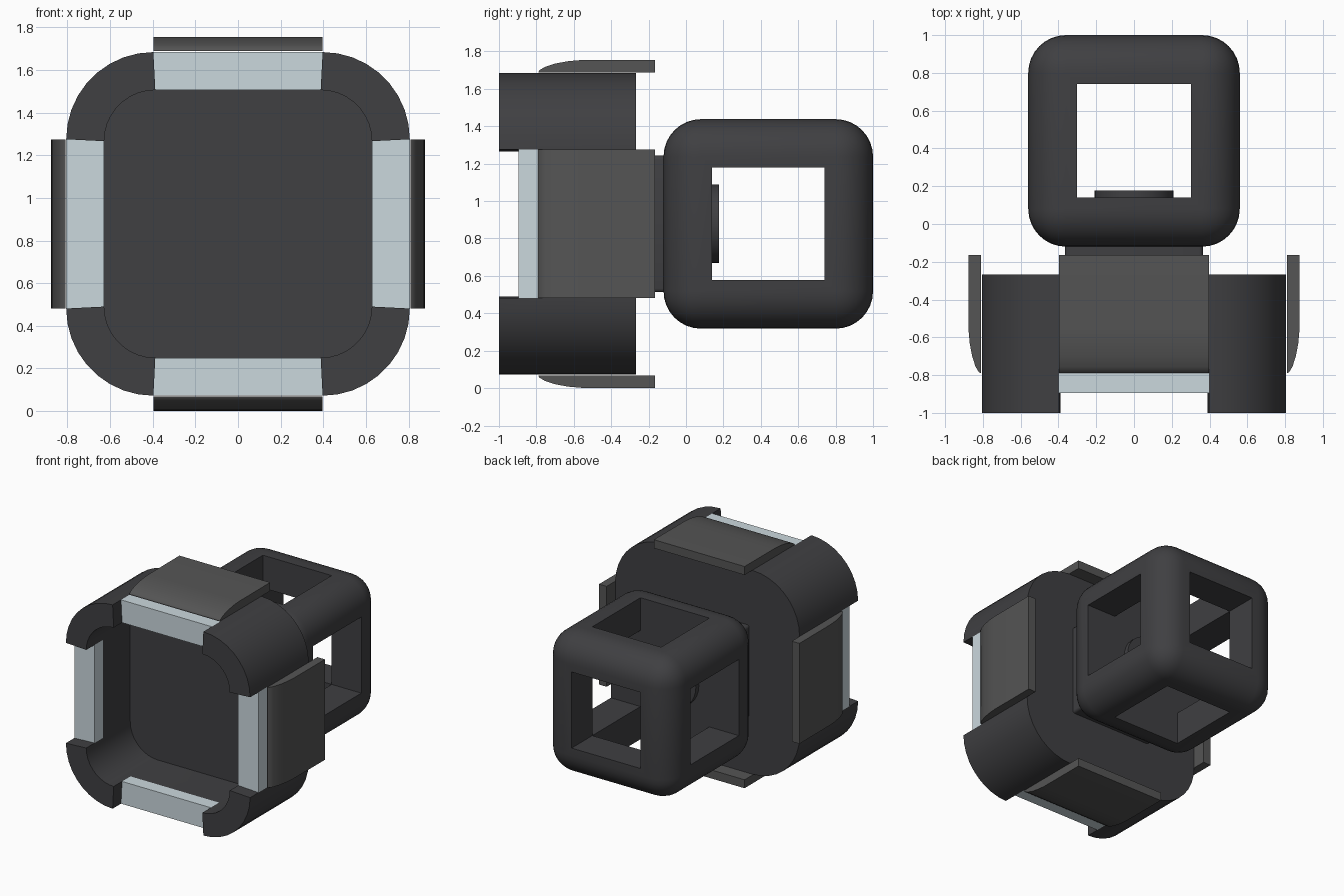
import bpy, bmesh, math
from mathutils import Matrix, Vector

if "Cube" in bpy.data.objects:
    bpy.data.objects.remove(bpy.data.objects["Cube"])

CZ = 0.878          # height of the long axis


def material(name, color):
    m = bpy.data.materials.new(name)
    m.diffuse_color = (*color, 1)
    m.use_nodes = True
    m.node_tree.nodes["Principled BSDF"].inputs["Base Color"].default_value = m.diffuse_color
    return m


DARK = material("dark_plastic", (0.05, 0.05, 0.054))
GREY = material("grey_plate", (0.09, 0.09, 0.09))
PALE = material("pale_strip", (0.60, 0.69, 0.73))


def finish(bm, name, mat, smooth=True, angle=0):
    # geometry is made around the y axis, then turned and lifted to the axis height
    bmesh.ops.recalc_face_normals(bm, faces=bm.faces)
    bm.transform(Matrix.Translation((0, 0, CZ)) @ Matrix.Rotation(angle, 4, 'Y'))
    me = bpy.data.meshes.new(name)
    bm.to_mesh(me)
    bm.free()
    ob = bpy.data.objects.new(name, me)
    bpy.context.collection.objects.link(ob)
    me.materials.append(mat)
    if smooth:
        bpy.ops.object.select_all(action='DESELECT')
        ob.select_set(True)
        bpy.context.view_layer.objects.active = ob
        bpy.ops.object.shade_smooth_by_angle(angle=math.radians(35))
    return ob


def rounded_square(half, flat, n):
    # outline in x,z; 'flat' is where each corner arc begins
    pts = []
    for k in range(4):
        for i in range(n + 1):
            a = math.pi / 2 * i / n
            p = Vector((flat + (half - flat) * math.cos(a),
                        flat + (half - flat) * math.sin(a)))
            p.rotate(Matrix.Rotation(k * math.pi / 2, 2))
            pts.append(p)
    return pts


def extrude_outline(coords, offset):
    bm = bmesh.new()
    f = bm.faces.new([bm.verts.new(c) for c in coords])
    r = bmesh.ops.extrude_face_region(bm, geom=[f], use_keep_orig=True)
    vs = [v for v in r["geom"] if isinstance(v, bmesh.types.BMVert)]
    bmesh.ops.translate(bm, verts=vs, vec=offset)
    return bm


# Cup body: hollow rounded square with four raised corners
N = 9
bm = bmesh.new()


def ring(half, flat, y):
    return [bm.verts.new((p.x, y, p.y)) for p in rounded_square(half, flat, N)]


o1, o2, o3 = [ring(0.806, 0.397, y) for y in (-1.0, -0.79, -0.268)]
i1, i2, i3 = [ring(0.628, 0.388, y) for y in (-1.0, -0.79, -0.45)]
total = len(o1)
for a in range(total):
    b = (a + 1) % total
    quads = [(o2, o3), (i2, i3)]
    if a % (N + 1) < N:
        quads += [(o1, i1), (o1, o2), (i1, i2)]
    else:
        quads += [(o2, i2)]
    for p, q in quads:
        bm.faces.new((p[a], p[b], q[b], q[a]))
    if a % (N + 1) in (0, N):
        bm.faces.new((o1[a], o2[a], i2[a], i1[a]))
bm.faces.new(o3)
bm.faces.new(i3)
finish(bm, "cup_body", DARK)

# Pale strips and curved outer plates, one per side
plate = [(-0.165, 0.81), (-0.79, 0.81), (-0.785, 0.821), (-0.755, 0.839),
         (-0.70, 0.857), (-0.63, 0.870), (-0.56, 0.876), (-0.165, 0.877)]
strip = [(-0.397, 0.806), (0.397, 0.806), (0.388, 0.628), (-0.388, 0.628)]
for k, side in enumerate(("top", "right", "bottom", "left")):
    turn = k * math.pi / 2
    bm = extrude_outline([(x, -0.895, z) for x, z in strip], (0, 0.105, 0))
    finish(bm, side + "_strip", PALE, False, turn)
    bm = extrude_outline([(-0.397, y, z) for y, z in plate], (0.794, 0, 0))
    finish(bm, side + "_plate", GREY, True, turn)

# Square joint plate between the cup and the cage
bm = extrude_outline([(p.x, -0.27, p.y) for p in rounded_square(0.365, 0.345, 3)],
                     (0, 0.16, 0))
finish(bm, "joint_plate", DARK)

# Round bolt head inside the cage
bm = bmesh.new()
bmesh.ops.create_cone(bm, cap_ends=True, segments=32, radius1=0.21, radius2=0.21, depth=0.08,
                      matrix=Matrix.Translation((0, 0.137, 0)) @ Matrix.Rotation(math.pi / 2, 4, 'X'))
finish(bm, "bolt_head", DARK)

# Rounded cage cube
MID = Matrix.Translation((0, 0.44, 0))
bm = bmesh.new()
bmesh.ops.create_cube(bm, size=1.12, matrix=MID)
bmesh.ops.bevel(bm, geom=bm.edges[:], offset=0.2, segments=8, profile=0.5, affect='EDGES')
cage = finish(bm, "cage", DARK, False)

# Cutter: core cube with arms through every side except the joint side
bm = bmesh.new()
bmesh.ops.create_cube(bm, size=0.602, matrix=MID)
bm.normal_update()
sides = [f for f in bm.faces if f.normal.y > -0.5]
for f in bmesh.ops.extrude_discrete_faces(bm, faces=sides)["faces"]:
    f.normal_update()
    bmesh.ops.translate(bm, verts=f.verts[:], vec=f.normal * 0.5)
cutter = finish(bm, "cage_cutter", DARK, False)
cutter.hide_render = True

mod = cage.modifiers.new("windows", 'BOOLEAN')
mod.operation = 'DIFFERENCE'
mod.solver = 'EXACT'
mod.object = cutter
bpy.ops.object.select_all(action='DESELECT')
cage.select_set(True)
bpy.context.view_layer.objects.active = cage
bpy.ops.object.modifier_apply(modifier="windows")
bpy.data.objects.remove(cutter)
bpy.ops.object.shade_smooth_by_angle(angle=math.radians(35))
